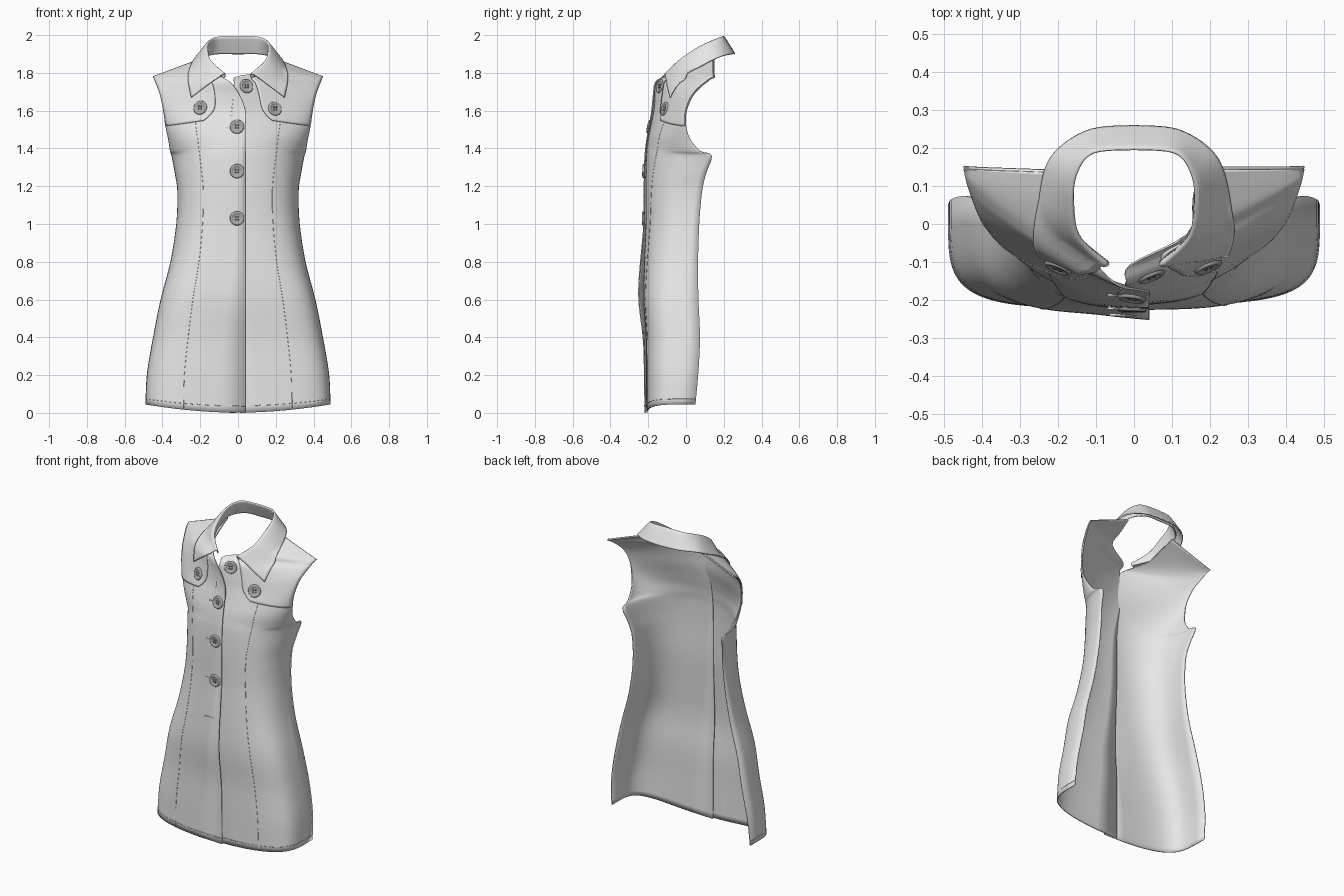
import bpy, bmesh
from math import sin, cos, pi, exp
from mathutils import Vector
from mathutils.bvhtree import BVHTree

if "Cube" in bpy.data.objects:
    bpy.data.objects.remove(bpy.data.objects["Cube"])


def material(name, grey):
    m = bpy.data.materials.new(name)
    m.use_nodes = True
    colour = (grey, grey, grey, 1)
    m.diffuse_color = colour
    m.node_tree.nodes["Principled BSDF"].inputs["Base Color"].default_value = colour
    return m


FABRIC = material("pale grey fabric", 0.8)
BUTTON = material("grey button", 0.4)
THREAD = material("dark thread", 0.25)
trees = []


def spline(points, t):
    """Catmull-Rom curve through tuples, t counted in points."""
    last = len(points) - 1
    i = min(int(t), last - 1)
    f = t - i
    a, b, c, d = (points[max(0, min(last, k))] for k in range(i - 1, i + 3))
    return [q + 0.5 * f * (r - p + f * (2 * p - 5 * q + 4 * r - s + f * (3 * (q - r) + s - p)))
            for p, q, r, s in zip(a, b, c, d)]


def sheet(name, func, nu, nv, facing, mat=FABRIC, thick=0.0, offset=-1, solid=False):
    """Grid surface from func(a, b), a and b from 0 to 1, normals turned towards facing."""
    bm = bmesh.new()
    vs = [[bm.verts.new(func(i / nu, j / nv)) for i in range(nu + 1)] for j in range(nv + 1)]
    for j in range(nv):
        for i in range(nu):
            bm.faces.new((vs[j][i], vs[j][i + 1], vs[j + 1][i + 1], vs[j + 1][i]))
    bm.normal_update()
    total = sum((f.normal * f.calc_area() for f in bm.faces), Vector())
    if total.dot(Vector(facing)) < 0:
        bmesh.ops.reverse_faces(bm, faces=bm.faces[:])
    if solid:
        trees.append(BVHTree.FromBMesh(bm))
    return finish(name, bm, mat, thick, offset)


def finish(name, bm, mat, thick=0.0, offset=-1):
    me = bpy.data.meshes.new(name)
    bm.to_mesh(me)
    bm.free()
    me.materials.append(mat)
    ob = bpy.data.objects.new(name, me)
    bpy.context.collection.objects.link(ob)
    for p in me.polygons:
        p.use_smooth = True
    if thick:
        mod = ob.modifiers.new("thickness", "SOLIDIFY")
        mod.thickness = thick
        mod.offset = offset
    return ob


def front_hit(x, z):
    """Nearest cloth point and normal met from the front."""
    hits = [t.ray_cast(Vector((x, -1, z)), Vector((0, 1, 0))) for t in trees]
    hits = [h for h in hits if h[0] is not None]
    return min(hits, key=lambda h: h[0].y) if hits else None


# Half-body rows from hem to shoulder: front y, front z, side x, side y, side z, squareness
ROWS = [
    (-.21, 0, .49, .05, .045, 4.8), (-.212, .2, .482, .065, .21, 4.6),
    (-.213, .4, .45, .074, .4, 4.3), (-.226, .6, .41, .066, .6, 4),
    (-.222, .8, .358, .064, .8, 3.4), (-.214, 1, .327, .07, 1, 3),
    (-.214, 1.17, .321, .085, 1.17, 2.8), (-.213, 1.27, .334, .106, 1.265, 2.6),
    (-.21, 1.36, .352, .137, 1.36, 2.4), (-.205, 1.41, .36, .075, 1.385, 2.1),
    (-.198, 1.46, .37, .022, 1.45, 1.85), (-.187, 1.52, .385, 0, 1.52, 1.55),
    (-.174, 1.6, .396, .002, 1.6, 1.27), (-.166, 1.68, .413, .035, 1.68, 1.17),
    (-.155, 1.75, .43, .08, 1.73, 1.12), (-.11, 1.78, .44, .11, 1.755, 1.1),
    (-.03, 1.81, .445, .13, 1.77, 1.1), (.06, 1.85, .448, .145, 1.777, 1.1),
    (.15, 1.885, .45, .15, 1.78, 1)]
TOP = len(ROWS) - 1
# Inner edges: the overlapping right panel and the left panel underneath
OVER = [(-.04,)] * 13 + [(-.01,), (.04,), (.09,), (.145,), (.16,), (.17,)]
UNDER = [(-.045,)] * 12 + [(-.035,), (-.025,), (-.02,), (-.01,), (.14,), (.155,), (.17,)]


def body(side, s, v, lift=0.0):
    """Point on a half body: s from front edge to side, v along the rows."""
    yi, zi, xo, yo, zo, n = spline(ROWS, v)
    xi = spline(OVER if side < 0 else UNDER, v)[0]
    s = min(max(s, 0), 1)
    if side < 0:
        # The overlapping placket swells forward over the hips
        yi -= 0.01 + 0.017 * exp(-(4 * s) ** 2 - ((zi - 0.64) / 0.25) ** 2)
    n = max(n, 1)
    depth = 1 - max(0, 1 - s ** n) ** (1 / n)
    return Vector((side * (xi + (xo - xi) * s), yi + (yo - yi) * depth - lift,
                   zi + (zo - zi) * s ** min(n, 2) + lift * 0.3))


def panel_point(side):
    def f(a, b):
        n = max(spline(ROWS, b * TOP)[5], 1)
        return body(side, sin(a * pi / 2) ** (2 / n), b * TOP)
    return f


def yoke_point(side):
    def f(a, b):
        start = 11.35 - 0.4 * a
        inner = 0.42 * (1 - b) + 0.1 * max(0, 1 - b / 0.15) ** 2
        return body(side, inner + (1 - inner) * a, start + b * (TOP - start), 0.007)
    return f


def stitch(name, points, radius=0.0014):
    cu = bpy.data.curves.new(name, "CURVE")
    cu.dimensions = "3D"
    cu.bevel_depth = radius
    cu.bevel_resolution = 1
    sp = cu.splines.new("POLY")
    sp.points.add(len(points) - 1)
    for p, co in zip(sp.points, points):
        p.co = (*co, 1)
    cu.materials.append(FABRIC)
    bpy.context.collection.objects.link(bpy.data.objects.new(name, cu))


# Front panels, shoulder yokes and seams
for side, word in ((-1, "right"), (1, "left")):
    sheet(word + "_front_panel", panel_point(side), 32, TOP * 4, (0, -1, 0),
          thick=0.006, solid=True)
    sheet(word + "_shoulder_yoke", yoke_point(side), 20, 40, (0, -1, 0),
          thick=0.006, solid=True)
    stitch(word + "_princess_seam", [body(side, 0.62, k / 5) for k in range(57)])
    stitch(word + "_hem_seam", [body(side, sin(k / 30 * pi / 2) ** 0.45, 0.25)
                                for k in range(31)])

# Collar: inner edge, fold line and outer edge, from centre back to the front point
STAND = [(0, .235, 1.9), (.105, .225, 1.9), (.175, .16, 1.885),
         (.175, .05, 1.85), (.15, -.03, 1.81), (.07, -.1, 1.775)]
FOLD = [(0, .198, 1.993), (.11, .188, 1.988), (.155, .13, 1.965),
        (.165, .05, 1.925), (.152, -.035, 1.865), (.085, -.11, 1.79)]
FALL = [(0, .258, 1.9), (.12, .246, 1.9), (.215, .18, 1.885),
        (.25, .08, 1.835), (.264, 0, 1.77), (.247, -.08, 1.67)]


def collar_point(a, b):
    t = abs(2 * a - 1) * (len(FOLD) - 1)
    lines = [spline(line, t) for line in (STAND, FOLD, FALL)]
    p = Vector(spline(lines, 2 * b))
    if a < 0.5:
        p.x = -p.x
    hit = front_hit(p.x, p.z) if b > 0.5 else None
    if hit:
        p.y = min(p.y, hit[0].y - 0.01)
    return p


sheet("collar", collar_point, 64, 16, (0, 0, 1), thick=0.007, offset=0)

# Buttons: thin turned disc with a raised rim and four thread holes
PROFILE = [(0, .004), (.02, .004), (.027, .008), (.035, .007), (.038, 0)]


def button(name, x, z):
    loc, normal = front_hit(x, z)[:2]
    if normal.y > 0:
        normal = -normal
    turn = normal.to_track_quat("Z", "Y")

    def lathe(a, b):
        r, h = spline(PROFILE, b * (len(PROFILE) - 1))
        return (r * cos(2 * pi * a), r * sin(2 * pi * a), h)
    disc = sheet(name, lathe, 28, 12, (0, 0, 1), BUTTON)
    bm = bmesh.new()
    for k in range(4):
        made = bmesh.ops.create_cone(bm, cap_ends=True, segments=10, radius1=0.004,
                                     radius2=0.004, depth=0.003)
        ang = pi / 4 + k * pi / 2
        bmesh.ops.translate(bm, verts=made["verts"],
                            vec=(0.01 * cos(ang), 0.01 * sin(ang), 0.004))
    holes = finish(name + "_holes", bm, THREAD)
    for ob in (disc, holes):
        ob.location = loc
        ob.rotation_mode = "QUATERNION"
        ob.rotation_quaternion = turn


for name, x, z in (("collar_button", .045, 1.73), ("upper_button", -.005, 1.515),
                   ("middle_button", -.005, 1.28), ("lower_button", -.005, 1.03),
                   ("right_yoke_button", -.2, 1.615), ("left_yoke_button", .195, 1.61)):
    button(name, x, z)

# Buttonholes on the overlapping panel
for k, (x, z, w) in enumerate(((-.055, 1.51, .03), (-.055, 1.28, .03),
                               (-.055, 1.035, .03), (-.03, .795, .07))):
    bm = bmesh.new()
    bmesh.ops.create_cube(bm, size=1)
    bmesh.ops.scale(bm, vec=(w, 0.006, 0.008), verts=bm.verts)
    hole = finish("buttonhole_%d" % (k + 1), bm, FABRIC)
    for p in hole.data.polygons:
        p.use_smooth = False
    hole.location = front_hit(x, z)[0]
